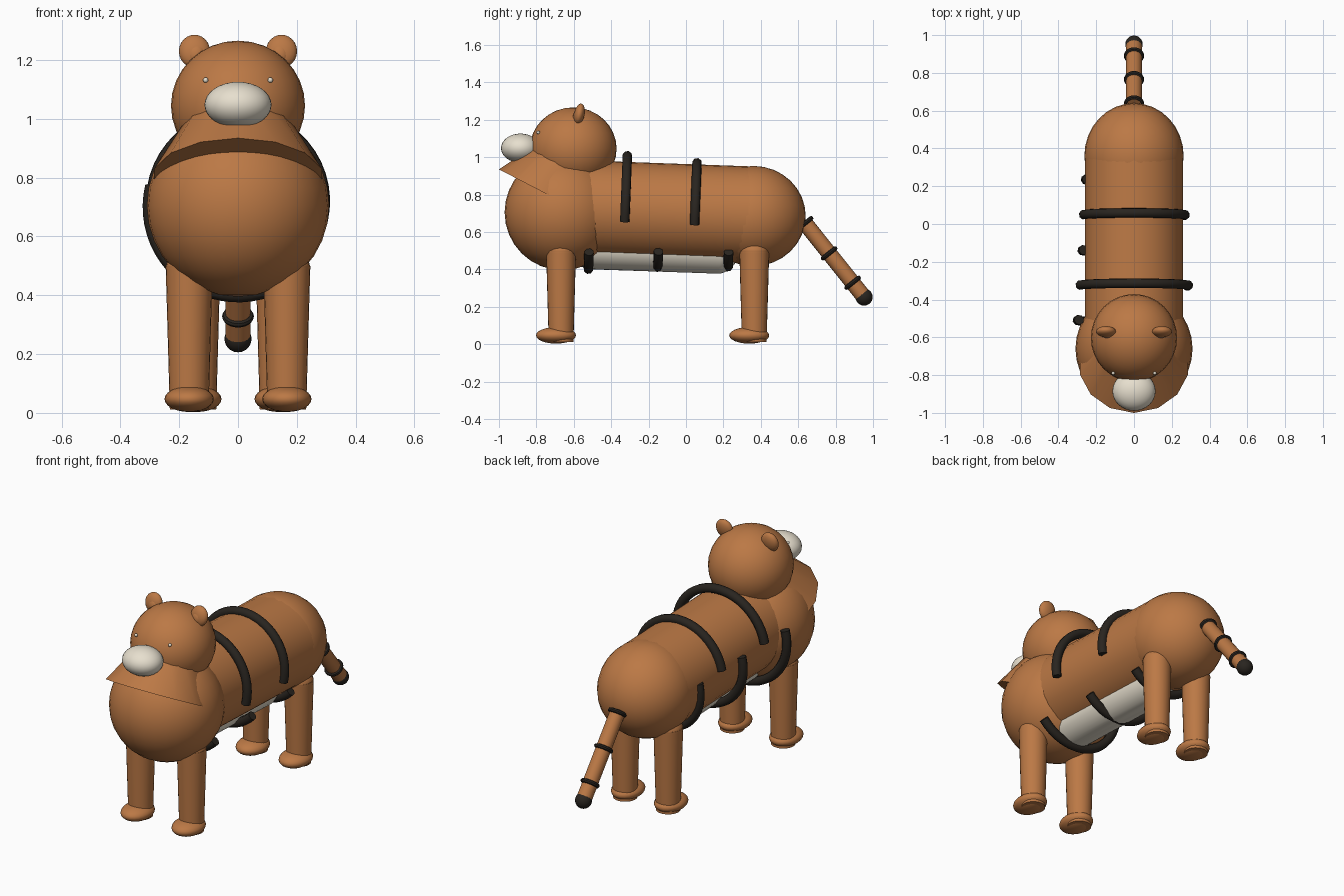
import bpy, math
from mathutils import Vector

if "Cube" in bpy.data.objects:
    bpy.data.objects.remove(bpy.data.objects["Cube"])


def material(name, rgb):
    m = bpy.data.materials.new(name)
    m.diffuse_color = (*rgb, 1)
    m.use_nodes = True
    m.node_tree.nodes["Principled BSDF"].inputs["Base Color"].default_value = m.diffuse_color
    return m


ORANGE = material("orange_fur", (0.50, 0.19, 0.06))
CREAM = material("cream_fur", (0.80, 0.74, 0.62))
DARK = material("dark_stripe", (0.022, 0.018, 0.014))


def finish(name, mat):
    ob = bpy.context.object
    ob.name = name
    ob.data.materials.append(mat)
    bpy.ops.object.transform_apply(location=False, rotation=False, scale=True)
    bpy.ops.object.shade_smooth_by_angle(angle=math.radians(40))
    return ob


def ellipsoid(name, loc, radii, mat, seg=32, rings=16, rot=(0, 0, 0)):
    bpy.ops.mesh.primitive_uv_sphere_add(segments=seg, ring_count=rings, radius=1, location=loc, rotation=rot)
    bpy.context.object.scale = radii
    return finish(name, mat)


def cone(name, start, end, r1, r2, mat, seg=24):
    a, b = Vector(start), Vector(end)
    d = b - a
    bpy.ops.mesh.primitive_cone_add(vertices=seg, radius1=r1, radius2=r2, depth=d.length, location=(a + b) / 2)
    bpy.context.object.rotation_euler = d.to_track_quat('Z', 'Y').to_euler()
    return finish(name, mat)


TILT = 0.04  # the trunk slopes gently down toward the rump


def stripe(name, y, zc, radius, a0, a1):
    """Tube following an arc around the trunk, angles in degrees in the xz plane."""
    cu = bpy.data.curves.new(name, 'CURVE')
    cu.dimensions = '3D'
    cu.bevel_depth = 0.026
    cu.bevel_resolution = 2
    cu.use_fill_caps = True
    n = 24
    sp = cu.splines.new('POLY')
    sp.points.add(n)
    for i, p in enumerate(sp.points):
        a = math.radians(a0 + (a1 - a0) * i / n)
        dz = radius * math.sin(a)
        p.co = (radius * math.cos(a), y + TILT * dz, zc + dz, 1)
    ob = bpy.data.objects.new(name, cu)
    bpy.context.collection.objects.link(ob)
    cu.materials.append(DARK)


# Trunk
cone("trunk", (0, -0.62, 0.725), (0, 0.36, 0.69), 0.26, 0.26, ORANGE, 32)
ellipsoid("chest", (0, -0.66, 0.705), (0.31, 0.31, 0.31), ORANGE)
ellipsoid("rump", (0, 0.36, 0.685), (0.263, 0.28, 0.268), ORANGE)

# Belly: sphere stretched into a capsule along y
belly = ellipsoid("belly", (0, -0.50, 0.52), (0.13, 0.12, 0.12), CREAM)
for v in belly.data.vertices:
    if v.co.y > 0.001:
        v.co.y += 0.66
        v.co.z -= 0.025

# Neck ruff and head
cone("neck", (0, -0.74, 0.80), (0, -0.625, 1.022), 0.293, 0.155, ORANGE, 14)
ellipsoid("head", (0, -0.603, 1.045), (0.228, 0.232, 0.221), ORANGE)
ellipsoid("muzzle", (0, -0.885, 1.048), (0.114, 0.104, 0.078), CREAM)
for s, side in ((-1, "left"), (1, "right")):
    ellipsoid(side + "_ear", (s * 0.148, -0.57, 1.23), (0.053, 0.028, 0.057), ORANGE, 20, 12, (-0.2, 0, 0))
    ellipsoid(side + "_inner_ear", (s * 0.142, -0.582, 1.222), (0.032, 0.021, 0.036), ORANGE, 16, 10, (-0.2, 0, 0))
    ellipsoid(side + "_eye", (s * 0.11, -0.79, 1.132), (0.009, 0.009, 0.009), CREAM, 12, 8)

# Legs and paws
for s, side in ((-1, "left"), (1, "right")):
    for part, x, y in (("front", 0.166, -0.668), ("hind", 0.14, 0.365)):
        cone(f"{part}_{side}_leg", (s * x, y, 0.012), (s * x, y, 0.50), 0.066, 0.08, ORANGE)
        ellipsoid(f"{part}_{side}_leg_top", (s * x, y, 0.49), (0.08, 0.08, 0.07), ORANGE, 24, 12)
        ellipsoid(f"{part}_{side}_paw", (s * x, y - 0.027, 0.047), (0.084, 0.107, 0.044), ORANGE, 24, 12)

# Tail with rings and a dark tip
root, tip = Vector((0, 0.63, 0.655)), Vector((0, 0.952, 0.252))
cone("tail", root, tip, 0.042, 0.042, ORANGE, 20)
ellipsoid("tail_tip", tip, (0.046, 0.046, 0.046), DARK, 20, 12)
rot = (tip - root).to_track_quat('Z', 'Y').to_euler()
for i, t in enumerate((0.02, 0.42, 0.81)):
    bpy.ops.mesh.primitive_torus_add(major_radius=0.042, minor_radius=0.012, major_segments=24,
                                     minor_segments=8, location=root.lerp(tip, t), rotation=rot)
    finish(f"tail_ring_{i + 1}", DARK)

# Stripes over the back, then stripes wrapping under the left side
stripe("back_stripe_1", -0.325, 0.72, 0.288, -13, 171)
stripe("back_stripe_2", 0.048, 0.70, 0.270, -13, 171)
for i, (y, zc, r) in enumerate(((-0.51, 0.70, 0.299), (-0.14, 0.685, 0.274), (0.235, 0.67, 0.256))):
    stripe(f"belly_stripe_{i + 1}", y, zc, r, 166, 316)
